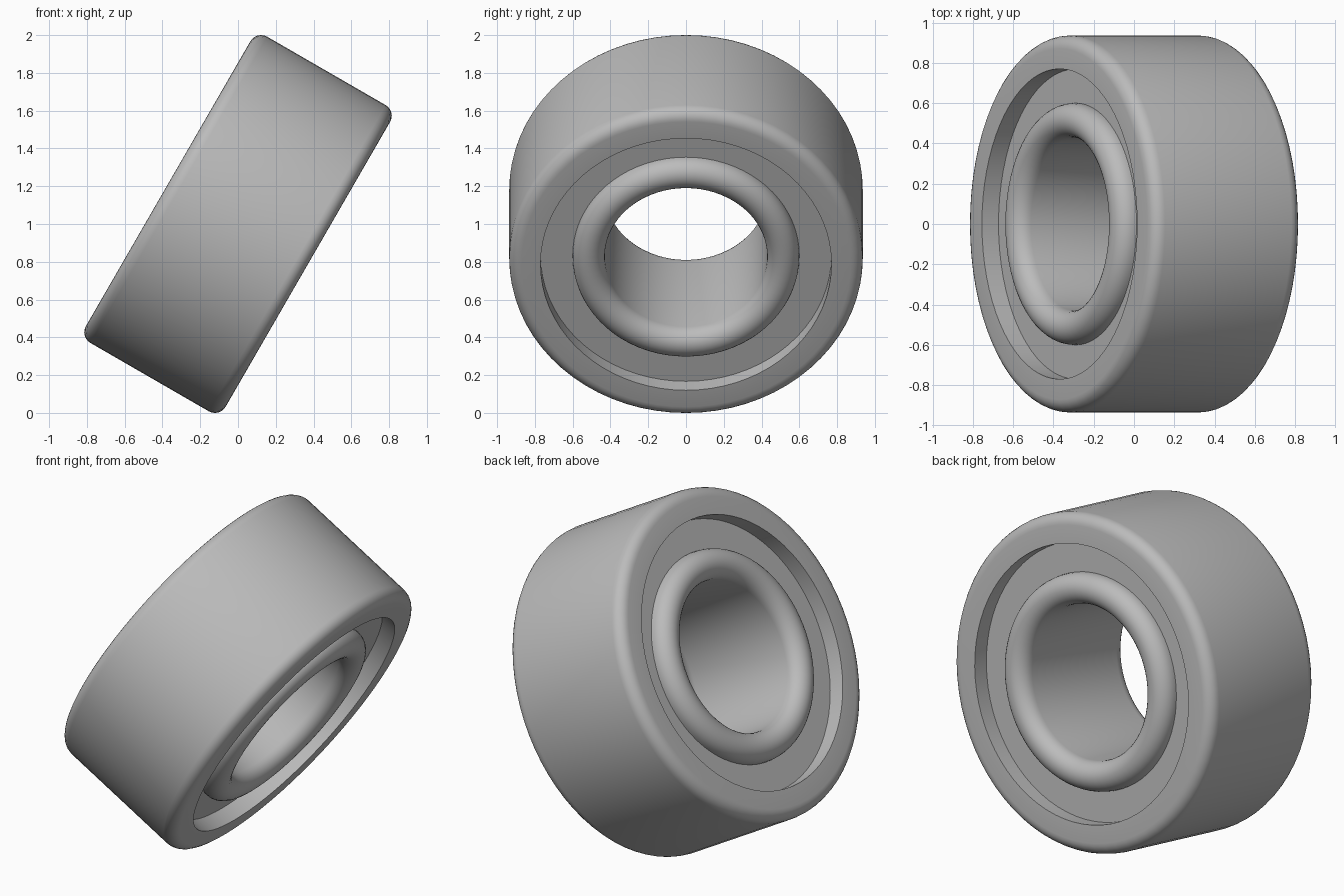
import bpy, bmesh
from math import sin, cos, pi, radians
from mathutils import Matrix

cube = bpy.data.objects.get("Cube")
if cube:
    bpy.data.objects.remove(cube)

SIDES = 72
HALF = 0.427                      # half width of the bearing
TILT = Matrix.Translation((0, 0, 1)) @ Matrix.Rotation(radians(120), 4, 'Y')

steel = bpy.data.materials.new("steel grey")
steel.use_nodes = True
grey = (0.5, 0.5, 0.5, 1)
steel.diffuse_color = grey
steel.node_tree.nodes["Principled BSDF"].inputs["Base Color"].default_value = grey


def arc(r, z, radius, start, end, steps):
    """Rounded corner in the (radius, height) plane, angles in degrees."""
    angles = [radians(start + (end - start) * i / steps) for i in range(steps + 1)]
    return [(r + radius * cos(a), z + radius * sin(a)) for a in angles]


def lathe(name, profile):
    """Revolve a closed (radius, height) outline around the tilted axle."""
    bm = bmesh.new()
    rings = []
    for i in range(SIDES):
        a = 2 * pi * i / SIDES
        rings.append([bm.verts.new((r * cos(a), r * sin(a), z)) for r, z in profile])
    n = len(profile)
    for i, ring in enumerate(rings):
        following = rings[(i + 1) % SIDES]
        for j in range(n):
            k = (j + 1) % n
            bm.faces.new((ring[j], following[j], following[k], ring[k]))
    bmesh.ops.recalc_face_normals(bm, faces=bm.faces)
    mesh = bpy.data.meshes.new(name)
    bm.to_mesh(mesh)
    bm.free()
    mesh.materials.append(steel)
    obj = bpy.data.objects.new(name, mesh)
    bpy.context.collection.objects.link(obj)
    obj.matrix_world = TILT
    bpy.ops.object.select_all(action='DESELECT')
    obj.select_set(True)
    bpy.context.view_layer.objects.active = obj
    bpy.ops.object.shade_smooth_by_angle(angle=radians(35))
    return obj


# Outer race: rounded outside edges, sharp inner lip
R, LIP, BEVEL = 0.936, 0.77, 0.065
lathe("outer_race",
      [(LIP, -HALF)]
      + arc(R - BEVEL, BEVEL - HALF, BEVEL, -90, 0, 6)
      + arc(R - BEVEL, HALF - BEVEL, BEVEL, 0, 90, 6)
      + [(LIP, HALF)])

# Inner race: sleeve with fully rounded ends
MID, ROUND = 0.515, 0.085
lathe("inner_race",
      arc(MID, HALF - ROUND, ROUND, 0, 180, 14)
      + arc(MID, ROUND - HALF, ROUND, 180, 360, 14))

# Recessed shields closing the gap between the races
for name, side in (("left_shield", 1), ("right_shield", -1)):
    lathe(name, [(r, side * z) for r, z in
                 ((0.58, 0.29), (LIP + 0.01, 0.29), (LIP + 0.01, 0.332), (0.58, 0.332))])
